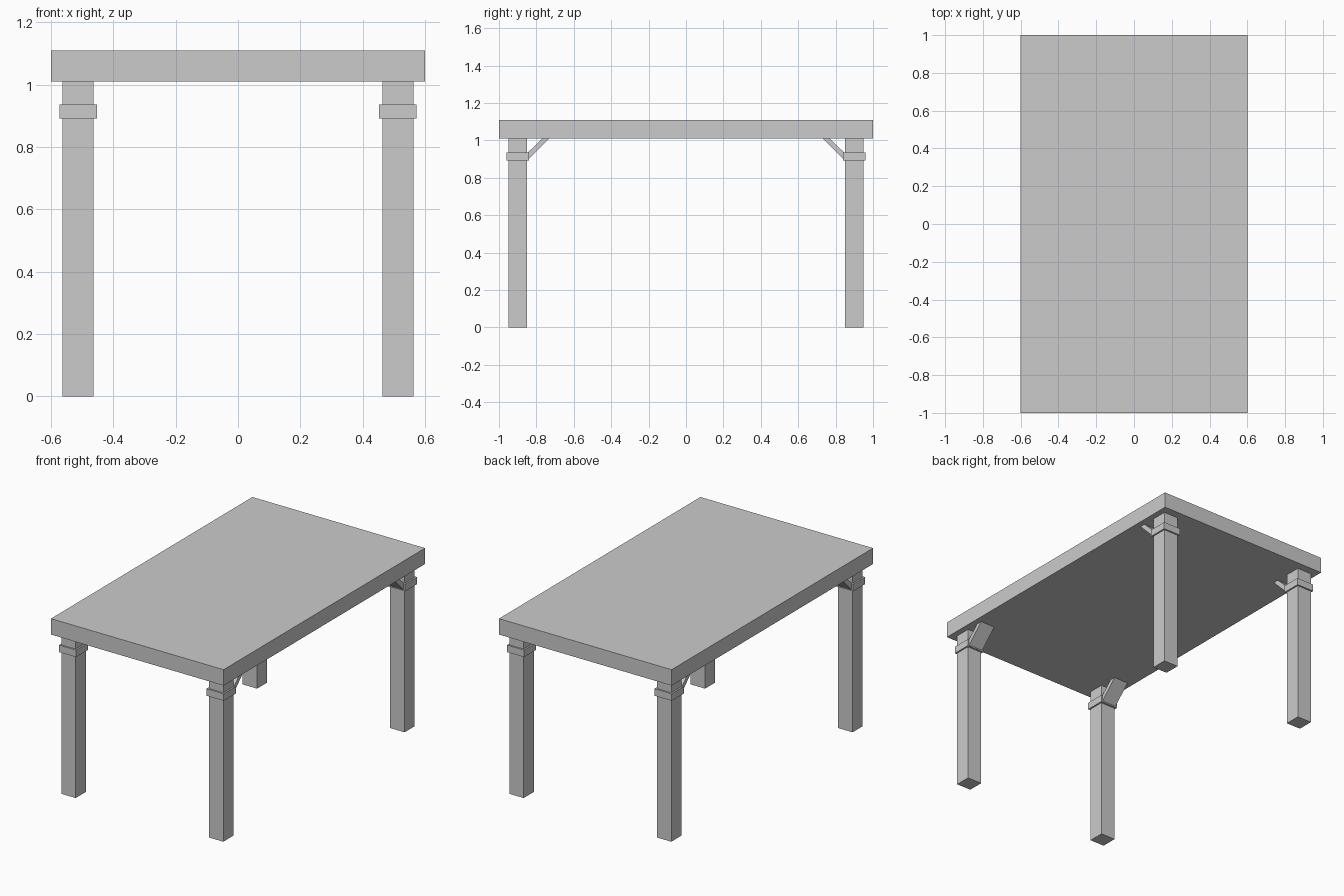
import bpy

if "Cube" in bpy.data.objects:
    bpy.data.objects.remove(bpy.data.objects["Cube"])

LEG_X, LEG_Y = 0.513, 0.90
TOP_Z, HEIGHT = 1.01, 1.11


def box(name, center, size):
    bpy.ops.mesh.primitive_cube_add(size=1, location=center)
    obj = bpy.context.object
    obj.name = name
    obj.scale = size
    bpy.ops.object.transform_apply(location=False, rotation=False, scale=True)
    return obj


def prism(name, profile, x, width):
    """Extrude a (y, z) profile along x."""
    n = len(profile)
    verts = [(x + s * width / 2, y, z) for s in (-1, 1) for y, z in profile]
    faces = [tuple(range(n))[::-1], tuple(range(n, 2 * n))]
    faces += [(i, (i + 1) % n, n + (i + 1) % n, n + i) for i in range(n)]
    mesh = bpy.data.meshes.new(name)
    mesh.from_pydata(verts, [], faces)
    obj = bpy.data.objects.new(name, mesh)
    bpy.context.collection.objects.link(obj)
    # consistent outward normals
    import bmesh
    bm = bmesh.new()
    bm.from_mesh(mesh)
    bmesh.ops.recalc_face_normals(bm, faces=bm.faces)
    bm.to_mesh(mesh)
    bm.free()
    return obj


# Table top
box("table_top", (0, 0, (TOP_Z + HEIGHT) / 2), (1.2, 2.0, HEIGHT - TOP_Z))

# Diagonal brace side profile, leaning from the collar up to the top
brace_profile = [(0.85, 0.89), (0.73, TOP_Z), (0.768, TOP_Z), (0.856, 0.925)]

# Four legs, each with a collar and a brace pointing inward along y
for sx, side in ((-1, "left"), (1, "right")):
    for sy, end in ((-1, "front"), (1, "back")):
        tag = f"{end}_{side}"
        x, y = sx * LEG_X, sy * LEG_Y
        box(f"{tag}_leg", (x, y, TOP_Z / 2), (0.1, 0.1, TOP_Z))
        box(f"{tag}_collar", (x, y, 0.914), (0.12, 0.12, 0.044))
        prism(f"{tag}_brace", [(sy * py, pz) for py, pz in brace_profile], x, 0.1)
